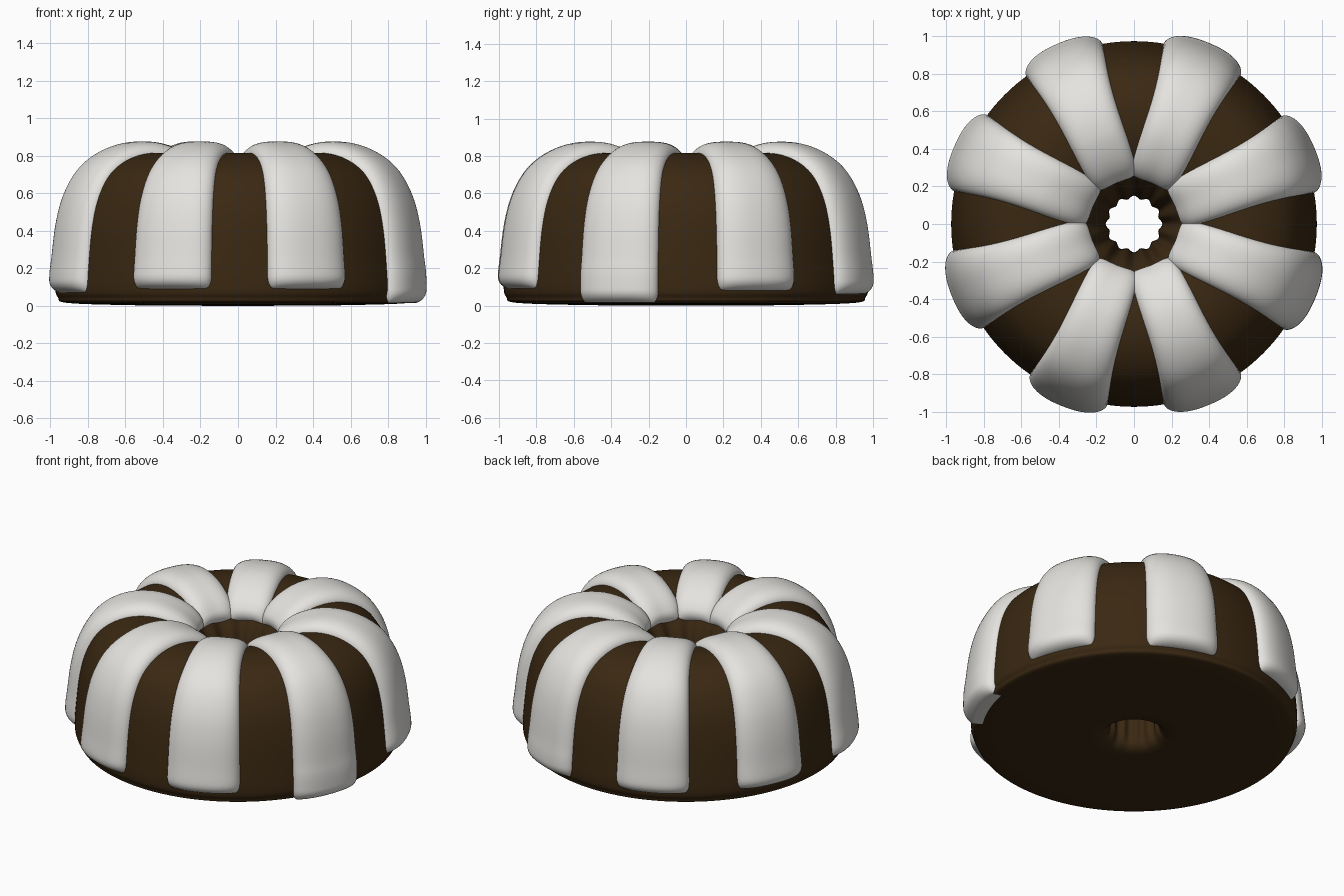
import bpy
import bmesh
from math import sin, cos, pi, radians, sqrt, hypot
from mathutils import Vector

if "Cube" in bpy.data.objects:
    bpy.data.objects.remove(bpy.data.objects["Cube"], do_unlink=True)


def make_material(name, color):
    mat = bpy.data.materials.new(name)
    mat.use_nodes = True
    mat.diffuse_color = color
    bsdf = next(n for n in mat.node_tree.nodes if n.type == 'BSDF_PRINCIPLED')
    bsdf.inputs["Base Color"].default_value = color
    bsdf.inputs["Roughness"].default_value = 0.6
    return mat


chocolate = make_material("chocolate_brown", (0.042, 0.021, 0.006, 1))
cream = make_material("cream_white", (0.78, 0.77, 0.74, 1))


def spline(points, steps=8):
    """Smooth curve through radius/height points."""
    p = [Vector(q) for q in points]
    p = [2 * p[0] - p[1]] + p + [2 * p[-1] - p[-2]]
    out = []
    for a, b, c, d in zip(p, p[1:], p[2:], p[3:]):
        for i in range(steps):
            t = i / steps
            out.append(0.5 * (2 * b + (c - a) * t + (2 * a - 5 * b + 4 * c - d) * t**2
                              + (3 * b - a - 3 * c + d) * t**3))
    return out + [p[-2]]


def grid_object(name, rows, mat, wrap=False):
    """Skin rows of points; wrap closes the grid both ways."""
    bm = bmesh.new()
    grid = [[bm.verts.new(co) for co in row] for row in rows]
    n, m = len(grid), len(grid[0])
    for i in range(n if wrap else n - 1):
        for j in range(m if wrap else m - 1):
            k, l = (i + 1) % n, (j + 1) % m
            bm.faces.new((grid[i][j], grid[k][j], grid[k][l], grid[i][l]))
    mesh = bpy.data.meshes.new(name)
    bm.to_mesh(mesh)
    bm.free()
    mesh.materials.append(mat)
    obj = bpy.data.objects.new(name, mesh)
    bpy.context.collection.objects.link(obj)
    mesh.shade_smooth()
    return obj


def polar(r, angle, z):
    return (r * cos(angle), r * sin(angle), z)


# Ring cake: lathed profile with a fluted centre hole
crust = [(0.25, 0.66), (0.32, 0.745), (0.42, 0.795), (0.54, 0.815), (0.66, 0.8),
         (0.77, 0.75), (0.85, 0.675), (0.91, 0.56), (0.945, 0.42), (0.965, 0.25)]
hole = [(0.16, 0.03), (0.145, 0.1), (0.145, 0.3), (0.165, 0.45), (0.2, 0.57)]
base = [(0.975, 0.1), (0.96, 0.045), (0.91, 0.015), (0.57, 0.003), (0.19, 0)]
profile = spline(hole + crust + base, 5)
SEG = 144
cake_rows = []
for r, z in profile:
    flute = 0.06 * max(0, min(1, (0.34 - r) / 0.14)) * min(1, z / 0.1)
    cake_rows.append([polar(r * (1 + flute * cos(12 * a)), a, max(z, 0))
                      for a in (2 * pi * j / SEG for j in range(SEG))])
grid_object("cake", cake_rows, chocolate, wrap=True)


# Icing strips: thick rounded bands draped over the cake
def sample(path, s):
    """Point and outward normal at distance s along the path."""
    for a, b in zip(path, path[1:]):
        step = (b - a).length
        if s <= step or b is path[-1]:
            d = (b - a).normalized()
            return a + d * s, Vector((-d.y, d.x))
        s -= step


def cap(distance, radius):
    """Round-off factor near an end."""
    return sqrt(max(0, 1 - max(0, 1 - distance / radius) ** 2))


def icing_strip(name, centre, bottom):
    path = spline(crust + [(0.975, 0.16), (0.975, bottom)])
    length = sum((b - a).length for a, b in zip(path, path[1:]))
    rows, n, m = [], 72, 32
    for i in range(n + 1):
        s = length * (1 - cos(pi * i / n)) / 2
        p, normal = sample(path, s)
        ends = cap(s, 0.06) * cap(length - s, 0.07)
        # bands widen toward the hole until they meet
        spread = 13.2 + 12 * max(0, min(1, (0.9 - p.x) / 0.6)) ** 2.5
        half = radians(spread) * (0.86 + 0.14 * ends)
        thick = 0.068 + 0.012 * s / length - 0.015 * max(0, 1 - s / 0.3)
        row = []
        for j in range(m + 1):
            u = sin(pi * (j / m - 0.5))
            lift = thick * ends * sqrt(max(0, 1 - abs(u) ** 3)) - 0.01
            q = p + normal * lift
            row.append(polar(q.x, centre + u * half, q.y))
        rows.append(row)
    # tuck the lower lip under
    rows.append([(x * 0.93, y * 0.93, z) for x, y, z in rows[-1]])
    obj = grid_object(name, rows, cream)
    # face outward
    bm = bmesh.new()
    bm.from_mesh(obj.data)
    bm.normal_update()
    if sum(f.normal.z * f.calc_area() for f in bm.faces) < 0:
        bmesh.ops.reverse_faces(bm, faces=bm.faces[:])
    bm.to_mesh(obj.data)
    bm.free()


strips = [(23, 0.08), (67.5, 0.06), (113, 0.09), (156.5, 0.09),
          (201.5, 0.07), (248.5, 0.09), (292.5, 0.09), (338, 0.015)]
for k, (degrees, bottom) in enumerate(strips):
    icing_strip(f"icing_strip_{k + 1}", radians(degrees), bottom)

# Outward normals on the cake
cake = bpy.data.objects["cake"]
bm = bmesh.new()
bm.from_mesh(cake.data)
bmesh.ops.recalc_face_normals(bm, faces=bm.faces[:])
bm.to_mesh(cake.data)
bm.free()
